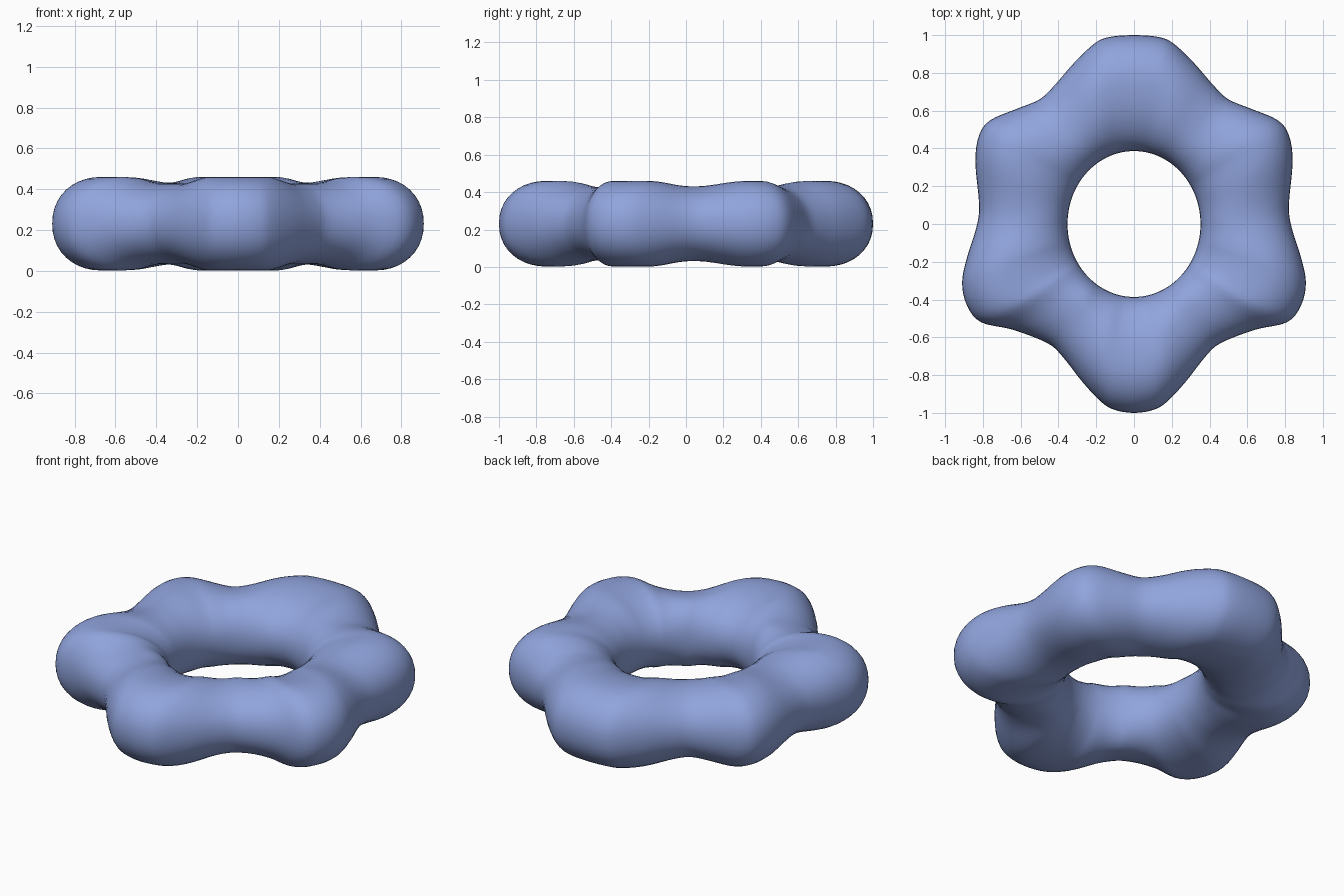
import bpy, bmesh, math

if "Cube" in bpy.data.objects:
    bpy.data.objects.remove(bpy.data.objects["Cube"])

# Right half of the outer outline, from back tip to front tip (x, y)
HALF = [(0, 1.0), (0.13, 0.99), (0.21, 0.955), (0.32, 0.85), (0.42, 0.735),
        (0.50, 0.66), (0.62, 0.61), (0.76, 0.55), (0.82, 0.47), (0.84, 0.33),
        (0.82, 0.10), (0.835, -0.02), (0.885, -0.18), (0.91, -0.31),
        (0.885, -0.43), (0.81, -0.52), (0.64, -0.56), (0.46, -0.63),
        (0.38, -0.70), (0.27, -0.84), (0.17, -0.945), (0.10, -0.985), (0, -1.0)]
outline = HALF + [(-x, y) for x, y in HALF[-2:0:-1]]
SUB, RING = 4, 40


def spline(a, b, c, d, t):
    return 0.5 * (2*b + (c-a)*t + (2*a-5*b+4*c-d)*t*t + (3*b-a-3*c+d)*t**3)


def power(v, e):
    return math.copysign(abs(v) ** e, v)


def section(x, y):
    """Rounded tube section along the ray through an outline point."""
    r = math.hypot(x, y)
    cx, cy = x / r, y / r
    inner = 1 / math.hypot(cx / 0.352, cy / 0.386)
    k = min(1, max(0, (r - 0.79) / 0.16))
    k = k * k * (3 - 2 * k)
    crest = r - 0.255
    half = 0.196 + 0.033 * k
    pts = []
    for i in range(RING):
        a = 2 * math.pi * i / RING
        c, s = math.cos(a), math.sin(a)
        w = 0.255 if c > 0 else crest - inner
        rad = crest + w * power(c, 0.95)
        pts.append((rad * cx, rad * cy, 0.231 + half * power(s, 0.93)))
    return pts


# Six-lobed ring body
bm = bmesh.new()
rings = []
n = len(outline)
for i in range(n):
    p = [outline[(i + k) % n] for k in (-1, 0, 1, 2)]
    for j in range(SUB):
        t = j / SUB
        x, y = (spline(*[q[k] for q in p], t) for k in (0, 1))
        rings.append([bm.verts.new(v) for v in section(x, y)])
for i, a in enumerate(rings):
    b = rings[(i + 1) % len(rings)]
    for j in range(RING):
        k = (j + 1) % RING
        bm.faces.new((a[j], b[j], b[k], a[k]))
bmesh.ops.recalc_face_normals(bm, faces=bm.faces)
for f in bm.faces:
    f.smooth = True
mesh = bpy.data.meshes.new("lobed_ring")
bm.to_mesh(mesh)
bm.free()
ring = bpy.data.objects.new("lobed_ring", mesh)
bpy.context.collection.objects.link(ring)

# Single soft blue colour
mat = bpy.data.materials.new("soft_blue")
mat.diffuse_color = (0.28, 0.37, 0.72, 1)
mat.use_nodes = True
mat.node_tree.nodes["Principled BSDF"].inputs["Base Color"].default_value = mat.diffuse_color
mesh.materials.append(mat)
